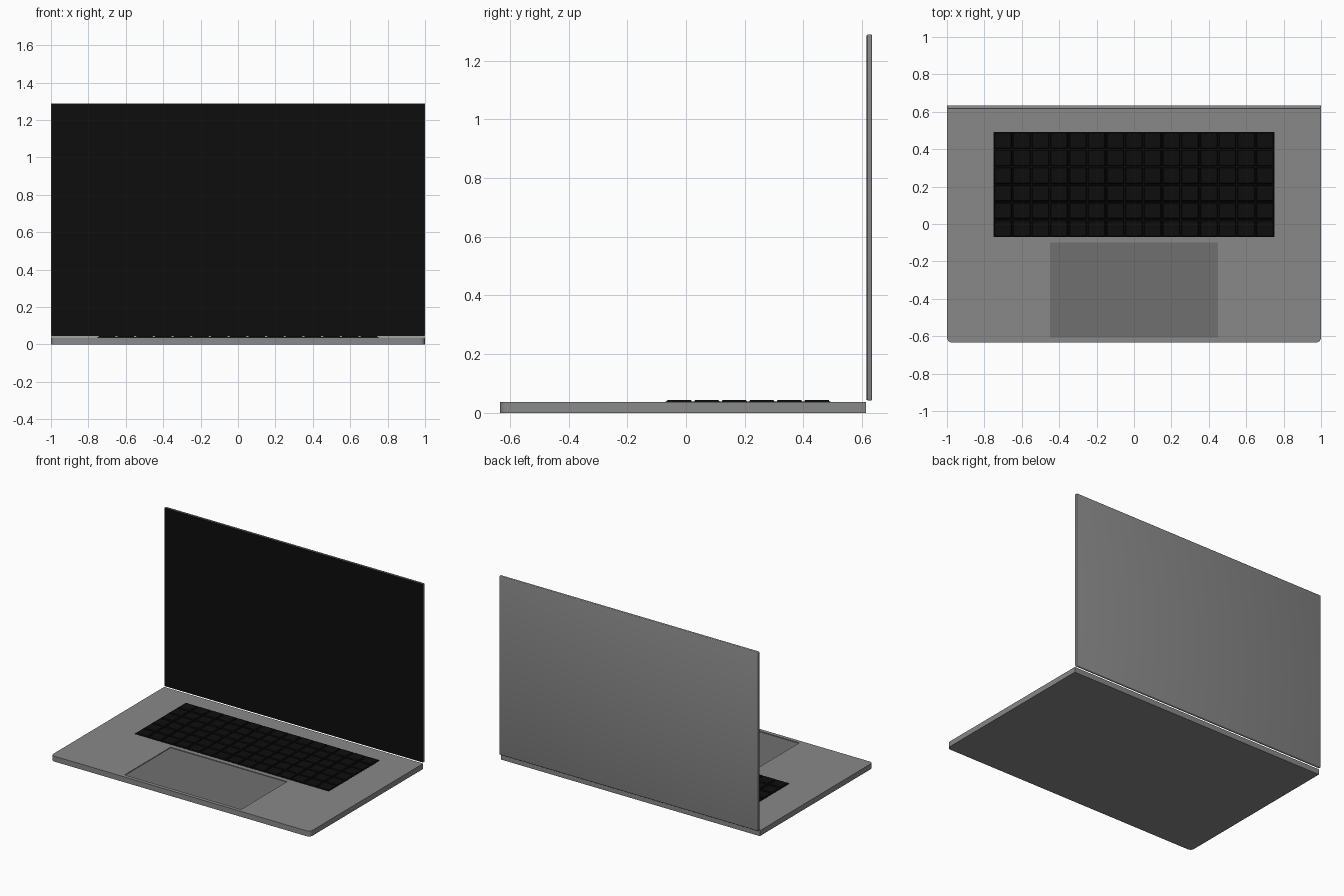
import bpy, bmesh, math
from mathutils import Vector

if "Cube" in bpy.data.objects:
    bpy.data.objects.remove(bpy.data.objects["Cube"])


def material(name, v):
    m = bpy.data.materials.new(name)
    m.diffuse_color = (v, v, v, 1)
    m.use_nodes = True
    m.node_tree.nodes["Principled BSDF"].inputs["Base Color"].default_value = m.diffuse_color
    return m


BODY = material("body_grey", 0.25)
PAD = material("pad_grey", 0.16)
BLACK = material("black", 0.004)


def finish(bm, name, mat):
    bmesh.ops.recalc_face_normals(bm, faces=bm.faces)
    me = bpy.data.meshes.new(name)
    bm.to_mesh(me)
    bm.free()
    ob = bpy.data.objects.new(name, me)
    bpy.context.collection.objects.link(ob)
    me.materials.append(mat)
    return ob


def add_box(bm, lo, hi, taper=0.0):
    lo, hi = Vector(lo), Vector(hi)
    verts = bmesh.ops.create_cube(bm, size=1)["verts"]
    for v in verts:
        top = v.co.z > 0
        for i in range(3):
            v.co[i] = hi[i] if v.co[i] > 0 else lo[i]
            if top and i < 2:
                v.co[i] += -taper if v.co[i] == hi[i] else taper
    return verts


def box(name, lo, hi, mat):
    bm = bmesh.new()
    add_box(bm, lo, hi)
    return finish(bm, name, mat)


# base slab with rounded front corners
TOP = 0.0375
bm = bmesh.new()
add_box(bm, (-1, -0.634, 0), (1, 0.614, TOP))
corners = [e for e in bm.edges
           if all(v.co.y < 0 for v in e.verts)
           and abs(e.verts[0].co.z - e.verts[1].co.z) > 0.01]
bmesh.ops.bevel(bm, geom=corners, offset=0.027, segments=5, profile=0.5, affect='EDGES')
base = finish(bm, "base", BODY)

# shallow trackpad recess
cutter = box("trackpad_cutter", (-0.45, -0.608, TOP - 0.006), (0.45, -0.1, TOP + 0.05), PAD)
cutter.hide_render = True
mod = base.modifiers.new("recess", 'BOOLEAN')
mod.operation = 'DIFFERENCE'
mod.solver = 'EXACT'
mod.object = cutter
bpy.context.view_layer.objects.active = base
bpy.ops.object.modifier_apply(modifier=mod.name)
bpy.data.objects.remove(cutter)
box("trackpad", (-0.45, -0.608, TOP - 0.008), (0.45, -0.1, TOP - 0.005), PAD)

# keyboard plate and tapered keys
box("keyboard_plate", (-0.75, -0.07, TOP - 0.003), (0.75, 0.493, TOP + 0.0008), BLACK)
COLS, ROWS = 15, 6
px, py, gap = 1.5 / COLS, 0.563 / ROWS, 0.003
bm = bmesh.new()
for r in range(ROWS):
    for c in range(COLS):
        x, y = -0.75 + c * px, -0.07 + r * py
        add_box(bm, (x + gap, y + gap, TOP), (x + px - gap, y + py - gap, 0.044), 0.004)
finish(bm, "keys", BLACK)

# lid shell and screen panel
bm = bmesh.new()
add_box(bm, (-1, 0.618, 0.0415), (1, 0.634, 1.289))
rim = [e for e in bm.edges if sum(v.co.y for v in e.verts) > 1.26
       or abs(e.verts[0].co.y - e.verts[1].co.y) > 0.01]
bmesh.ops.bevel(bm, geom=rim, offset=0.005, segments=3, profile=0.5, affect='EDGES')
finish(bm, "lid", BODY)
bm = bmesh.new()
add_box(bm, (-0.997, 0.6155, 0.0445), (0.997, 0.619, 1.286))
rim = [e for e in bm.edges if abs(e.verts[0].co.y - e.verts[1].co.y) > 0.001]
bmesh.ops.bevel(bm, geom=rim, offset=0.005, segments=3, profile=0.5, affect='EDGES')
finish(bm, "screen", BLACK)

# smooth shading with crisp edges
for ob in bpy.data.objects:
    ob.select_set(ob.name in {"base", "lid", "screen"})
bpy.context.view_layer.objects.active = bpy.data.objects["lid"]
bpy.ops.object.shade_smooth_by_angle(angle=math.radians(32))
